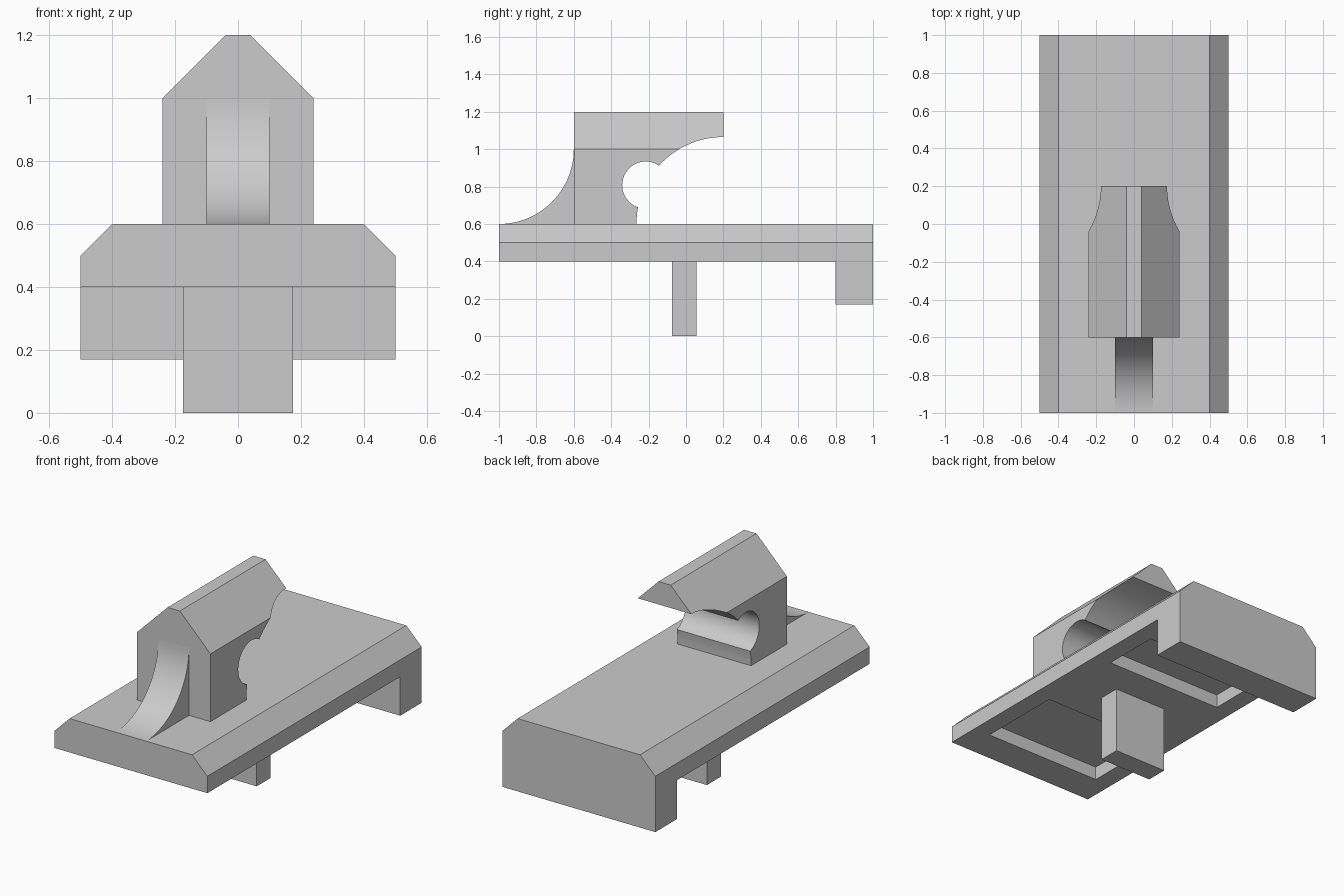
import bpy, bmesh, math
from mathutils import Vector

if "Cube" in bpy.data.objects:
    bpy.data.objects.remove(bpy.data.objects["Cube"])

grey = bpy.data.materials.new("light_grey")
grey.diffuse_color = (0.6, 0.6, 0.6, 1)
grey.use_nodes = True
grey.node_tree.nodes["Principled BSDF"].inputs["Base Color"].default_value = grey.diffuse_color


def prism(name, outline, axis, lo, hi):
    """Extrude a 2D outline along 'X' (points are y, z) or 'Y' (points are x, z)."""
    bm = bmesh.new()
    place = (lambda a, b: (lo, a, b)) if axis == 'X' else (lambda a, b: (a, lo, b))
    face = bm.faces.new([bm.verts.new(place(a, b)) for a, b in outline])
    ext = bmesh.ops.extrude_face_region(bm, geom=[face])
    step = Vector((hi - lo, 0, 0)) if axis == 'X' else Vector((0, hi - lo, 0))
    bmesh.ops.translate(bm, vec=step,
                        verts=[v for v in ext["geom"] if isinstance(v, bmesh.types.BMVert)])
    bmesh.ops.recalc_face_normals(bm, faces=bm.faces)
    mesh = bpy.data.meshes.new(name)
    bm.to_mesh(mesh)
    bm.free()
    mesh.materials.append(grey)
    obj = bpy.data.objects.new(name, mesh)
    bpy.context.collection.objects.link(obj)
    return obj


def box(name, x, y, z):
    return prism(name, [(y[0], z[0]), (y[1], z[0]), (y[1], z[1]), (y[0], z[1])], 'X', *x)


def arc(cy, cz, r, start, end, n):
    angles = [math.radians(start + (end - start) * i / n) for i in range(n + 1)]
    return [(cy + r * math.cos(a), cz + r * math.sin(a)) for a in angles]


def cut(obj, cutters):
    """Subtract the cutters, bake the result and remove them."""
    for c in cutters:
        c.hide_render = True
        mod = obj.modifiers.new("cut", 'BOOLEAN')
        mod.operation = 'DIFFERENCE'
        mod.solver = 'EXACT'
        mod.object = c
    deps = bpy.context.evaluated_depsgraph_get()
    mesh = bpy.data.meshes.new_from_object(obj.evaluated_get(deps))
    obj.modifiers.clear()
    obj.data = mesh
    for c in cutters:
        bpy.data.objects.remove(c)


def smooth(obj):
    bpy.ops.object.select_all(action='DESELECT')
    obj.select_set(True)
    bpy.context.view_layer.objects.active = obj
    bpy.ops.object.shade_smooth_by_angle(angle=math.radians(25))


# Base plate with a full-width rear leg, bevelled along both long top edges
base = prism("base_plate", [(-1, 0.4), (0.8, 0.4), (0.8, 0.17), (1, 0.17), (1, 0.6), (-1, 0.6)],
             'X', -0.5, 0.5)
bm = bmesh.new()
bm.from_mesh(base.data)
long_edges = [e for e in bm.edges
              if all(v.co.z > 0.59 for v in e.verts) and e.calc_length() > 1.5]
bmesh.ops.bevel(bm, geom=long_edges, offset=0.1, segments=1, affect='EDGES')
bm.to_mesh(base.data)
bm.free()

# Two shallow pockets in the underside
cut(base, [box("pocket_cutter", (-0.39, 0.39), y, (0.3, 0.48))
           for y in ((-0.8, -0.28), (0.26, 0.61))])

# Centre post under the plate
box("centre_post", (-0.175, 0.175), (-0.075, 0.055), (0, 0.4))

# Gabled body, hollowed at the rear by a large arc and a round notch
body = prism("gabled_body", [(-0.24, 0.6), (0.24, 0.6), (0.24, 1.0), (0.04, 1.2),
                             (-0.04, 1.2), (-0.24, 1.0)], 'Y', -0.6, 0.2)
cut(body, [prism("arc_cutter", arc(0.2, 0.6, 0.465, 0, 360, 96)[:-1], 'X', -0.4, 0.4),
           prism("notch_cutter", arc(-0.215, 0.808, 0.126, 0, 360, 48)[:-1], 'X', -0.4, 0.4)])
smooth(body)

# Curved brace in front of the body
brace = prism("front_brace", arc(-1, 1, 0.4, -90, 0, 24) + [(-0.6, 0.6)], 'X', -0.1, 0.1)
smooth(brace)
